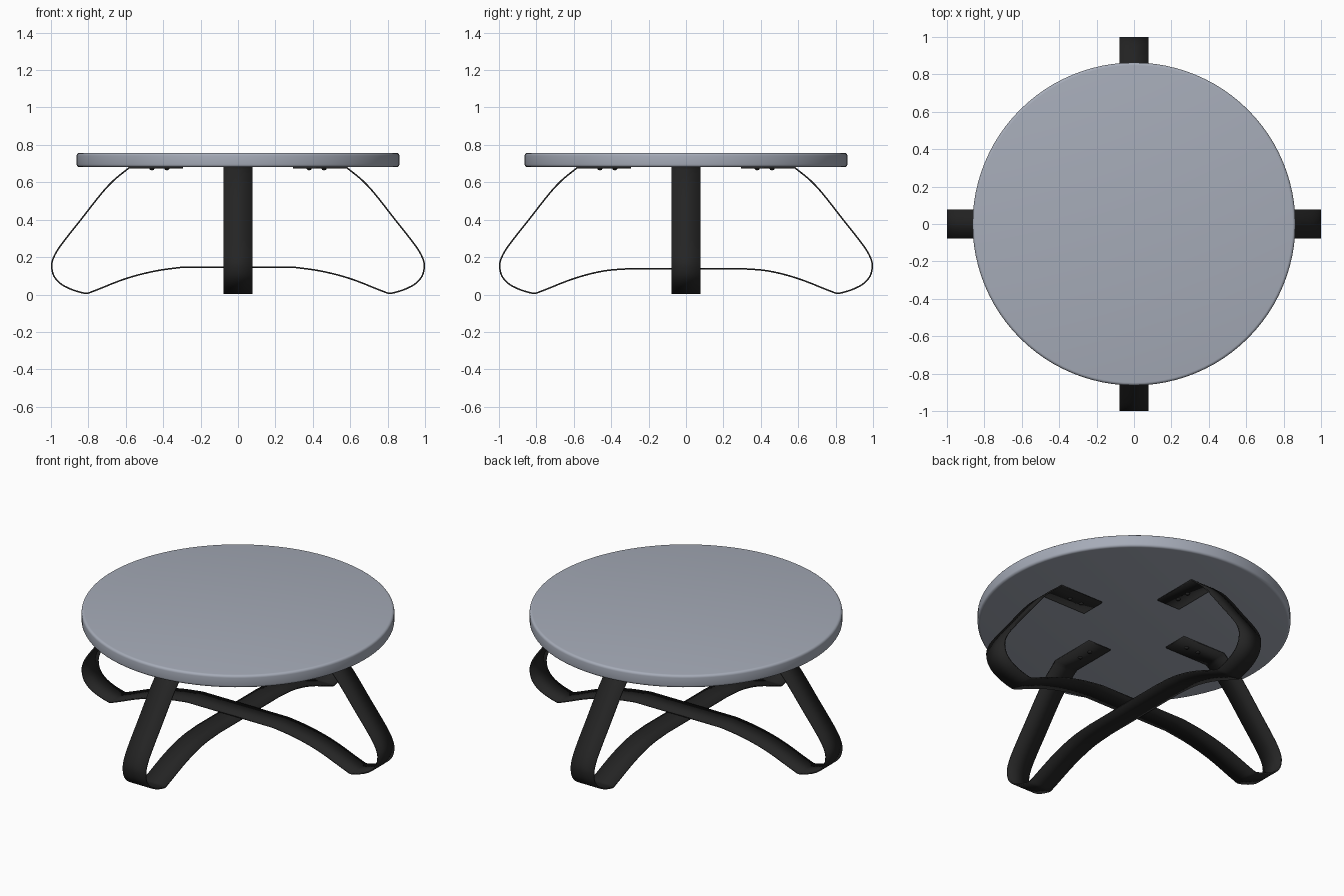
import bpy, bmesh, math
from mathutils import Vector, Matrix

cube = bpy.data.objects.get("Cube")
if cube:
    bpy.data.objects.remove(cube)

THICK = 0.008
HALF_WIDTH = 0.077
TOP_BOTTOM, TOP_HEIGHT, TOP_RADIUS = 0.681, 0.076, 0.863


def material(name, color):
    mat = bpy.data.materials.new(name)
    mat.use_nodes = True
    mat.diffuse_color = (*color, 1)
    mat.node_tree.nodes["Principled BSDF"].inputs["Base Color"].default_value = (*color, 1)
    return mat


blue_grey = material("blue grey", (0.38, 0.41, 0.48))
black = material("black metal", (0.018, 0.018, 0.018))


def finish(name, bm, mat, angle=40):
    bmesh.ops.recalc_face_normals(bm, faces=bm.faces)
    mesh = bpy.data.meshes.new(name)
    bm.to_mesh(mesh)
    bm.free()
    mesh.materials.append(mat)
    obj = bpy.data.objects.new(name, mesh)
    bpy.context.collection.objects.link(obj)
    bpy.ops.object.select_all(action="DESELECT")
    obj.select_set(True)
    bpy.context.view_layer.objects.active = obj
    bpy.ops.object.shade_smooth_by_angle(angle=math.radians(angle))
    return obj


def smooth_path(points, steps=5):
    """Curve passing through every point."""
    pts = [Vector(p) for p in points]
    pts = [pts[0]] + pts + [pts[-1]]
    path = []
    for a, b, c, d in zip(pts, pts[1:], pts[2:], pts[3:]):
        reach = (c - b).length
        t0 = (c - a).normalized() * reach
        t1 = (d - b).normalized() * reach
        for i in range(steps):
            t = i / steps
            path.append((2*t**3 - 3*t*t + 1) * b + (t**3 - 2*t*t + t) * t0
                        + (3*t*t - 2*t**3) * c + (t**3 - t*t) * t1)
    return path + [pts[-1]]


# Round table top with softened rims
bm = bmesh.new()
bmesh.ops.create_cone(bm, cap_ends=True, segments=96, radius1=TOP_RADIUS,
                      radius2=TOP_RADIUS, depth=TOP_HEIGHT)
rims = [e for e in bm.edges if abs(e.verts[0].co.z - e.verts[1].co.z) < 0.001]
bmesh.ops.bevel(bm, geom=rims, offset=0.015, segments=4, profile=0.5, affect="EDGES")
bmesh.ops.translate(bm, verts=bm.verts, vec=(0, 0, TOP_BOTTOM + TOP_HEIGHT / 2))
finish("table_top", bm, blue_grey)

# Half outline of a bent strap, from under the top down to the crossing
LEG = [(0.583, 0.677), (0.665, 0.61), (0.73, 0.54), (0.84, 0.4), (0.948, 0.262),
       (0.985, 0.2), (0.996, 0.15), (0.979, 0.09), (0.925, 0.043), (0.818, 0.006),
       (0.786, 0.013), (0.6, 0.085), (0.44, 0.126), (0.29, 0.145)]


def strap(name, turn, crossing):
    half = [Vector((0.295, 0.677))] + smooth_path(LEG[:-1] + [(0.29, crossing)])
    outline = half + [Vector((-p.x, p.y)) for p in reversed(half)]
    bm = bmesh.new()
    rows = [[bm.verts.new((p.x, s * HALF_WIDTH, p.y)) for s in (-1, 1)] for p in outline]
    for a, b in zip(rows, rows[1:]):
        bm.faces.new((a[0], a[1], b[1], b[0]))
    obj = finish(name, bm, black)
    obj.rotation_euler.z = turn
    solid = obj.modifiers.new("Thickness", "SOLIDIFY")
    solid.thickness = THICK
    solid.offset = 0


strap("side_to_side_strap", 0, 0.147)
strap("front_to_back_strap", math.pi / 2, 0.139)


# Small domed screws in each mounting tab and at the crossing
def screw(name, location, radius=0.013):
    bm = bmesh.new()
    bmesh.ops.create_uvsphere(bm, u_segments=16, v_segments=8, radius=radius)
    bmesh.ops.scale(bm, verts=bm.verts, vec=(1, 1, 0.7))
    bmesh.ops.translate(bm, verts=bm.verts, vec=location)
    finish(name, bm, black)


for side, turn in zip(("left", "back", "right", "front"), range(4)):
    spin = Matrix.Rotation(turn * math.pi / 2, 3, "Z")
    for label, x in (("inner", 0.38), ("outer", 0.46)):
        screw(f"{side}_{label}_screw", spin @ Vector((x, 0, 0.673)))
screw("crossing_screw", (0, 0, 0.143), 0.012)
